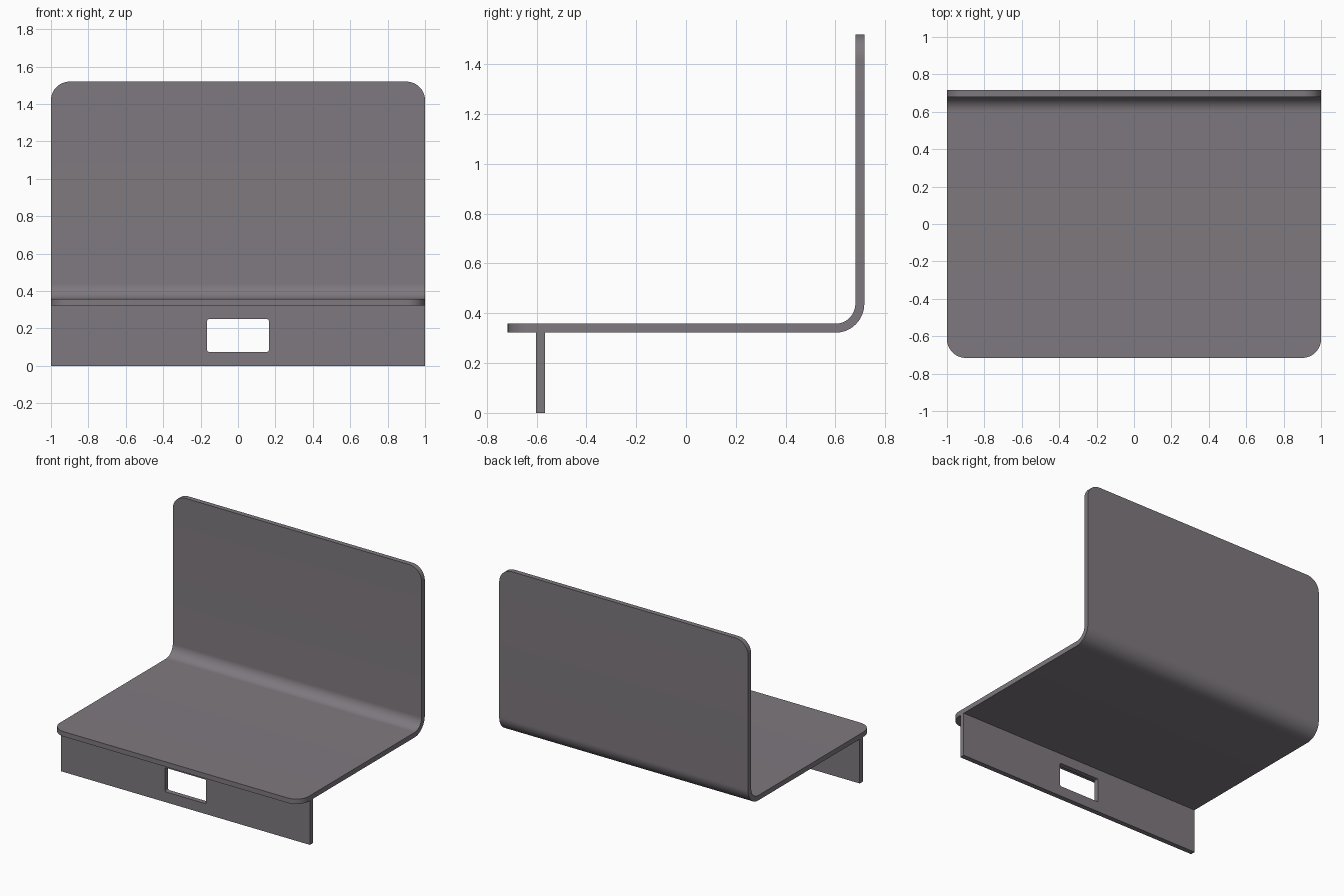
import bpy, bmesh, math
from mathutils import Vector

if "Cube" in bpy.data.objects:
    bpy.data.objects.remove(bpy.data.objects["Cube"])

T = 0.036            # sheet thickness
HALF = 1.0           # half width
CORNER = 0.1         # rounded corner radius
SEAT_Z, BACK_Y = 0.322, 0.716   # underside of seat, rear face of back
FRONT_Y, TOP_Z = -0.716, 1.52
BEND = 0.116         # outer bend radius

grey = bpy.data.materials.new("warm_grey")
grey.diffuse_color = (0.21, 0.19, 0.21, 1)
grey.use_nodes = True
grey.node_tree.nodes["Principled BSDF"].inputs["Base Color"].default_value = grey.diffuse_color


def shade(obj):
    bpy.ops.object.select_all(action='DESELECT')
    obj.select_set(True)
    bpy.context.view_layer.objects.active = obj
    bpy.ops.object.shade_smooth_by_angle(angle=math.radians(30))


# Stations along the bent sheet: (outer point, inner point, half width) in y, z
def corner_steps(n=10):
    for i in range(n + 1):
        a = math.pi / 2 * i / n
        yield CORNER * (1 - math.cos(a)), HALF - CORNER + CORNER * math.sin(a)


stations = [((FRONT_Y + d, SEAT_Z), (FRONT_Y + d, SEAT_Z + T), w) for d, w in corner_steps()]
cy, cz = BACK_Y - BEND, SEAT_Z + BEND
for i in range(17):
    a = math.pi / 2 * i / 16
    s, c = math.sin(a), math.cos(a)
    r = BEND - T
    stations.append(((cy + BEND * s, cz - BEND * c), (cy + r * s, cz - r * c), HALF))
stations += [((BACK_Y, TOP_Z - d), (BACK_Y - T, TOP_Z - d), w)
             for d, w in reversed(list(corner_steps()))]

# Seat and back: one bent sheet lofted through the stations
bm = bmesh.new()
rings = []
for (oy, oz), (iy, iz), w in stations:
    rings.append([bm.verts.new(p) for p in
                  ((-w, oy, oz), (w, oy, oz), (w, iy, iz), (-w, iy, iz))])
for a, b in zip(rings, rings[1:]):
    for k in range(4):
        j = (k + 1) % 4
        bm.faces.new((a[k], a[j], b[j], b[k]))
bm.faces.new(rings[0])
bm.faces.new(rings[-1])
bmesh.ops.recalc_face_normals(bm, faces=bm.faces)
mesh = bpy.data.meshes.new("seat_and_back")
bm.to_mesh(mesh)
bm.free()
mesh.materials.append(grey)
sheet = bpy.data.objects.new("seat_and_back", mesh)
bpy.context.collection.objects.link(sheet)
shade(sheet)


# Front panel: flat outline with a rounded slot, extruded to thickness
def outline(x, z0, z1, r=0.0, n=4):
    if r == 0:
        return [(-x, z0), (x, z0), (x, z1), (-x, z1)]
    pts = []
    for q, (px, pz) in enumerate(((x - r, z1 - r), (r - x, z1 - r), (r - x, z0 + r), (x - r, z0 + r))):
        for i in range(n + 1):
            a = math.pi / 2 * (q + i / n)
            pts.append((px + r * math.cos(a), pz + r * math.sin(a)))
    return pts


curve = bpy.data.curves.new("front_panel", 'CURVE')
curve.dimensions = '2D'
curve.fill_mode = 'BOTH'
curve.extrude = T / 2
for pts in (outline(HALF, 0, SEAT_Z), outline(0.165, 0.075, 0.25, 0.01)):
    spline = curve.splines.new('POLY')
    spline.points.add(len(pts) - 1)
    for p, (x, z) in zip(spline.points, pts):
        p.co = (x, z, 0, 1)
    spline.use_cyclic_u = True
curve.materials.append(grey)
panel = bpy.data.objects.new("front_panel", curve)
panel.location = Vector((0, -0.584, 0))
panel.rotation_euler = (math.pi / 2, 0, 0)
bpy.context.collection.objects.link(panel)
bpy.ops.object.select_all(action='DESELECT')
panel.select_set(True)
bpy.context.view_layer.objects.active = panel
bpy.ops.object.convert(target='MESH')
panel = bpy.context.view_layer.objects.active

# Weld the extruded edges and make the normals consistent
bm = bmesh.new()
bm.from_mesh(panel.data)
bmesh.ops.remove_doubles(bm, verts=bm.verts, dist=1e-5)
bmesh.ops.recalc_face_normals(bm, faces=bm.faces)
bm.to_mesh(panel.data)
bm.free()
shade(panel)
